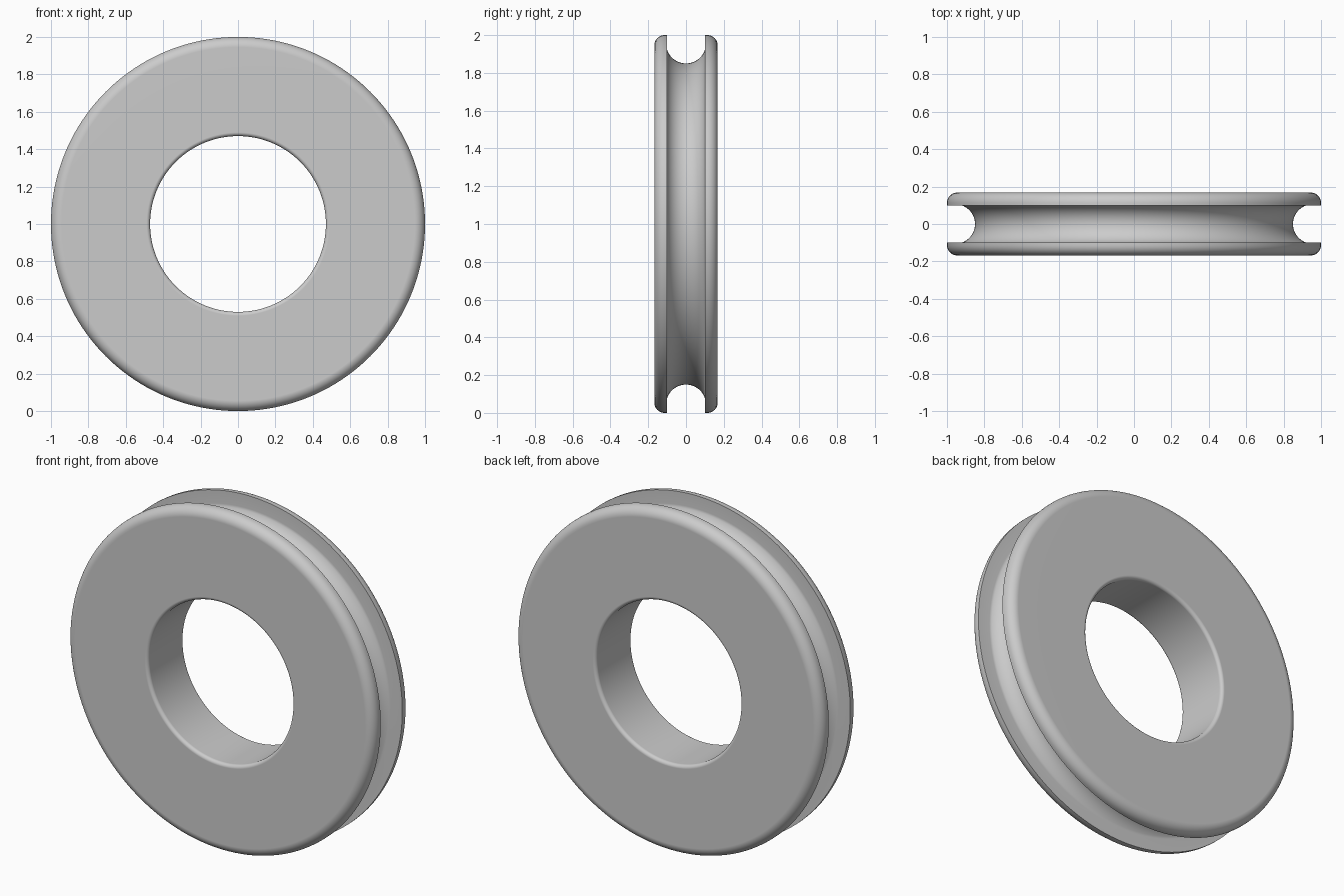
import bpy
import bmesh
from math import sin, cos, pi, asin
from mathutils import Vector

cube = bpy.data.objects.get("Cube")
if cube:
    bpy.data.objects.remove(cube, do_unlink=True)

OUTER, BORE, HALF = 1.0, 0.47, 0.168      # radii and half thickness
RIM_FILLET, BORE_FILLET = 0.055, 0.02
GROOVE_HALF, GROOVE_R, GROOVE_FLOOR = 0.1, 0.105, 0.85
STEPS = 160


def arc(r, y, radius, start, end, count):
    """Points of an arc in the (radial, axial) plane."""
    return [(r + radius * cos(a), y + radius * sin(a))
            for a in (start + (end - start) * i / count for i in range(count + 1))]


# Half of the section, from the groove floor round the flange to the bore
spread = asin(GROOVE_HALF / GROOVE_R)
half = arc(GROOVE_FLOOR + GROOVE_R, 0, GROOVE_R, pi, pi - spread, 10)
half.append((OUTER, GROOVE_HALF))
half += arc(OUTER - RIM_FILLET, HALF - RIM_FILLET, RIM_FILLET, 0, pi / 2, 8)
half += arc(BORE + BORE_FILLET, HALF - BORE_FILLET, BORE_FILLET, pi / 2, pi, 5)

# Mirror it to the other side; the groove floor point is shared
section = half + [(r, -y) for r, y in reversed(half[1:])]

# Revolve the closed section around the axle
bm = bmesh.new()
verts = [bm.verts.new((r, y, 0)) for r, y in section]
edges = [bm.edges.new((v, verts[(i + 1) % len(verts)])) for i, v in enumerate(verts)]
bmesh.ops.spin(bm, geom=verts + edges, cent=(0, 0, 0), axis=(0, 1, 0),
               angle=2 * pi, steps=STEPS, use_merge=True)
bmesh.ops.remove_doubles(bm, verts=bm.verts, dist=0.0001)
bmesh.ops.recalc_face_normals(bm, faces=bm.faces)
bmesh.ops.translate(bm, verts=bm.verts, vec=Vector((0, 0, OUTER)))
mesh = bpy.data.meshes.new("grooved_wheel")
bm.to_mesh(mesh)
bm.free()

wheel = bpy.data.objects.new("grooved_wheel", mesh)
bpy.context.collection.objects.link(wheel)

# Plain grey finish
grey = bpy.data.materials.new("light_grey")
grey.use_nodes = True
colour = (0.6, 0.6, 0.6, 1)
grey.diffuse_color = colour
grey.node_tree.nodes["Principled BSDF"].inputs["Base Color"].default_value = colour
mesh.materials.append(grey)

# Smooth curves, crisp groove lips and flat side faces
bpy.ops.object.select_all(action="DESELECT")
wheel.select_set(True)
bpy.context.view_layer.objects.active = wheel
bpy.ops.object.shade_smooth_by_angle(angle=pi / 6)
weighted = wheel.modifiers.new("flat_sides", "WEIGHTED_NORMAL")
weighted.keep_sharp = True
